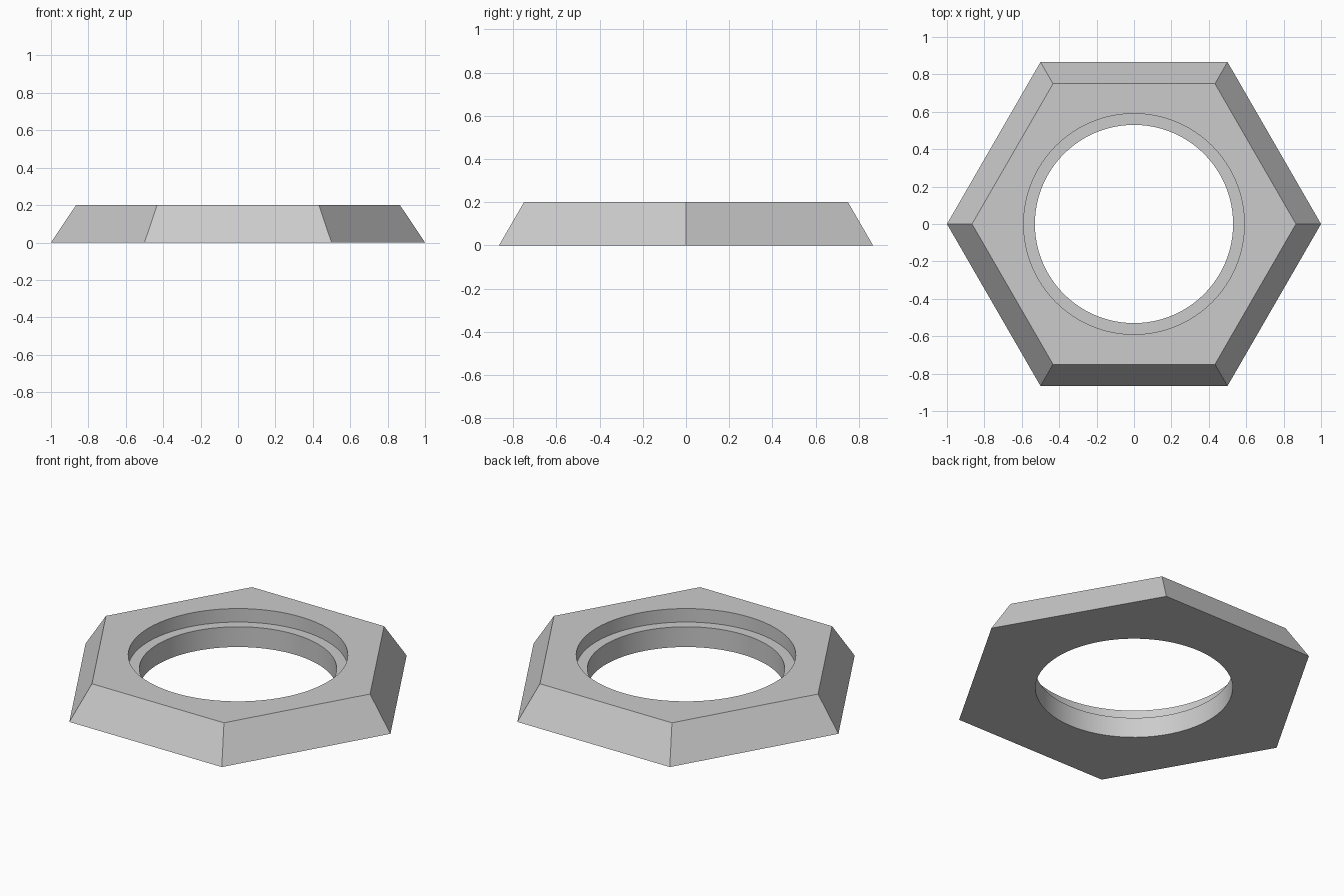
import bpy
import bmesh
from math import cos, sin, tau

SEGMENTS = 96

default_cube = bpy.data.objects.get("Cube")
if default_cube:
    bpy.data.objects.remove(default_cube, do_unlink=True)

grey = bpy.data.materials.new("mid_grey")
grey.use_nodes = True
colour = (0.6, 0.6, 0.6, 1.0)
grey.diffuse_color = colour
grey.node_tree.nodes["Principled BSDF"].inputs["Base Color"].default_value = colour

bm = bmesh.new()


def ring(sides, radius, z):
    """Loop of vertices around the z axis."""
    return [bm.verts.new((radius * cos(tau * i / sides),
                          radius * sin(tau * i / sides), z))
            for i in range(sides)]


def bridge(a, b):
    """Band of quads between two loops of equal count."""
    for i in range(len(a)):
        bm.faces.new((a[i - 1], a[i], b[i], b[i - 1]))


def cap(outer, inner):
    """Flat six-sided face with a round hole, one fan-shaped piece per side."""
    step = len(inner) // len(outer)
    for i, corner in enumerate(outer):
        following = outer[(i + 1) % len(outer)]
        arc = [inner[(i * step + k) % len(inner)] for k in range(step + 1)]
        bm.faces.new([corner, following] + arc[::-1])


# Sloping six-sided outside
hex_bottom = ring(6, 1.0, 0)
hex_top = ring(6, 0.866, 0.2)
bridge(hex_bottom, hex_top)

# Stepped round hole: wide recess, ledge, narrow bore
recess_top = ring(SEGMENTS, 0.59, 0.2)
recess_floor = ring(SEGMENTS, 0.59, 0.12)
bore_top = ring(SEGMENTS, 0.53, 0.12)
bore_bottom = ring(SEGMENTS, 0.53, 0)
bridge(recess_top, recess_floor)
bridge(recess_floor, bore_top)
bridge(bore_top, bore_bottom)

# Top and bottom faces
cap(hex_top, recess_top)
cap(hex_bottom, bore_bottom)
bmesh.ops.recalc_face_normals(bm, faces=bm.faces[:])

mesh = bpy.data.meshes.new("hexagonal_ring")
bm.to_mesh(mesh)
bm.free()
mesh.materials.append(grey)
nut = bpy.data.objects.new("hexagonal_ring", mesh)
bpy.context.collection.objects.link(nut)

# Smooth bore walls, sharp rims and corners
bpy.context.view_layer.objects.active = nut
nut.select_set(True)
bpy.ops.object.shade_smooth_by_angle(angle=0.5)
